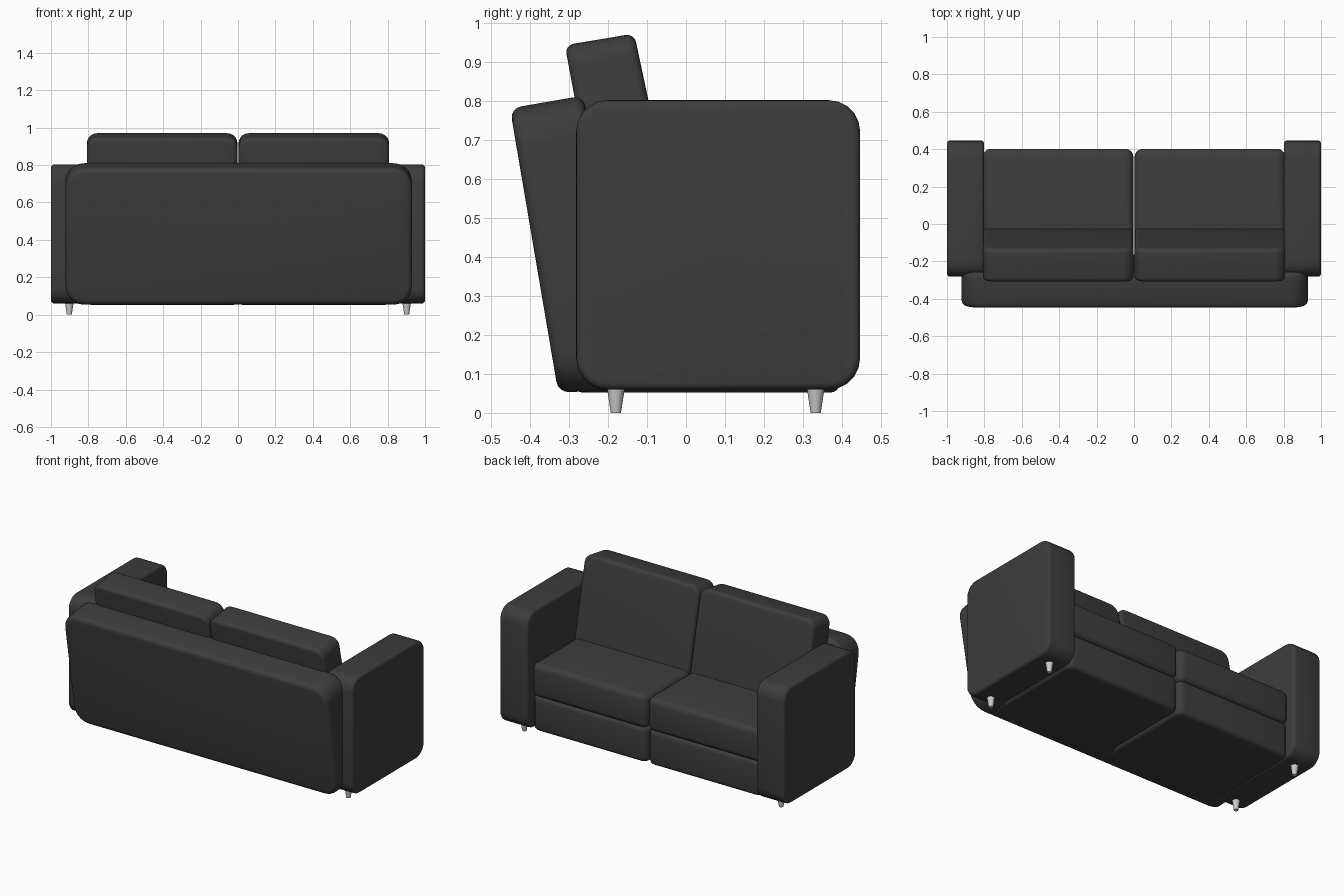
import bpy, bmesh, math

if "Cube" in bpy.data.objects:
    bpy.data.objects.remove(bpy.data.objects["Cube"])


def material(name, c):
    m = bpy.data.materials.new(name)
    m.diffuse_color = (c, c, c, 1)
    m.use_nodes = True
    m.node_tree.nodes["Principled BSDF"].inputs["Base Color"].default_value = m.diffuse_color
    return m


FABRIC = material("charcoal fabric", 0.046)
METAL = material("light grey metal", 0.6)


def finish(bm, name, mat):
    bmesh.ops.recalc_face_normals(bm, faces=bm.faces[:])
    me = bpy.data.meshes.new(name)
    bm.to_mesh(me)
    bm.free()
    me.materials.append(mat)
    ob = bpy.data.objects.new(name, me)
    bpy.context.collection.objects.link(ob)
    for p in me.polygons:
        p.use_smooth = True
    bpy.context.view_layer.objects.active = ob
    ob.select_set(True)
    bpy.ops.object.shade_smooth_by_angle(angle=math.radians(35))
    ob.select_set(False)
    return ob


def padded(name, profile, xa, xb, axis, big, small):
    """Extrude a side profile (y, z) along x; round edges along `axis` by
    `big`, then soften every remaining hard edge by `small`."""
    x0, x1 = sorted((xa, xb))
    bm = bmesh.new()
    f = bm.faces.new([bm.verts.new((x0, y, z)) for y, z in profile])
    ext = bmesh.ops.extrude_face_region(bm, geom=[f])
    for v in ext["geom"]:
        if isinstance(v, bmesh.types.BMVert):
            v.co.x = x1
    bmesh.ops.recalc_face_normals(bm, faces=bm.faces[:])
    along = [e for e in bm.edges
             if abs((e.verts[1].co - e.verts[0].co).normalized()[axis]) > 0.85]
    bmesh.ops.bevel(bm, geom=along, offset=big, segments=5, profile=0.5,
                    affect='EDGES', clamp_overlap=True)
    bm.normal_update()
    hard = [e for e in bm.edges if e.calc_face_angle(0) > math.radians(40)]
    bmesh.ops.bevel(bm, geom=hard, offset=small, segments=4, profile=0.5,
                    affect='EDGES', clamp_overlap=True)
    return finish(bm, name, FABRIC)


def box(y0, y1, z0, z1):
    return [(y0, z0), (y1, z0), (y1, z1), (y0, z1)]


# Reclined back panel
padded("back_panel",
       [(-0.328, 0.052), (-0.16, 0.06), (-0.262, 0.815), (-0.452, 0.782)],
       -0.922, 0.93, 1, 0.10, 0.028)

for side, s in (("left", -1), ("right", 1)):
    # Tall slab arm
    padded(side + "_arm", box(-0.282, 0.447, 0.06, 0.803),
           s * 0.802, s, 0, 0.08, 0.018)
    # Base section and seat cushion
    padded(side + "_base", box(-0.29, 0.395, 0.052, 0.272),
           s * 0.003, s * 0.808, 2, 0.045, 0.025)
    padded(side + "_seat_cushion", box(-0.25, 0.402, 0.268, 0.478),
           s * 0.003, s * 0.808, 2, 0.045, 0.035)
    # Leaning back cushion
    padded(side + "_back_cushion",
           [(-0.21, 0.40), (-0.015, 0.42), (-0.133, 0.974), (-0.311, 0.944)],
           s * 0.003, s * 0.808, 1, 0.055, 0.022)
    # Tapered legs
    for place, y in (("back", -0.18), ("front", 0.333)):
        bm = bmesh.new()
        bmesh.ops.create_cone(bm, cap_ends=True, segments=20,
                              radius1=0.013, radius2=0.023, depth=0.065)
        bmesh.ops.translate(bm, vec=(s * 0.902, y, 0.0325), verts=bm.verts[:])
        finish(bm, side + "_" + place + "_leg", METAL)
